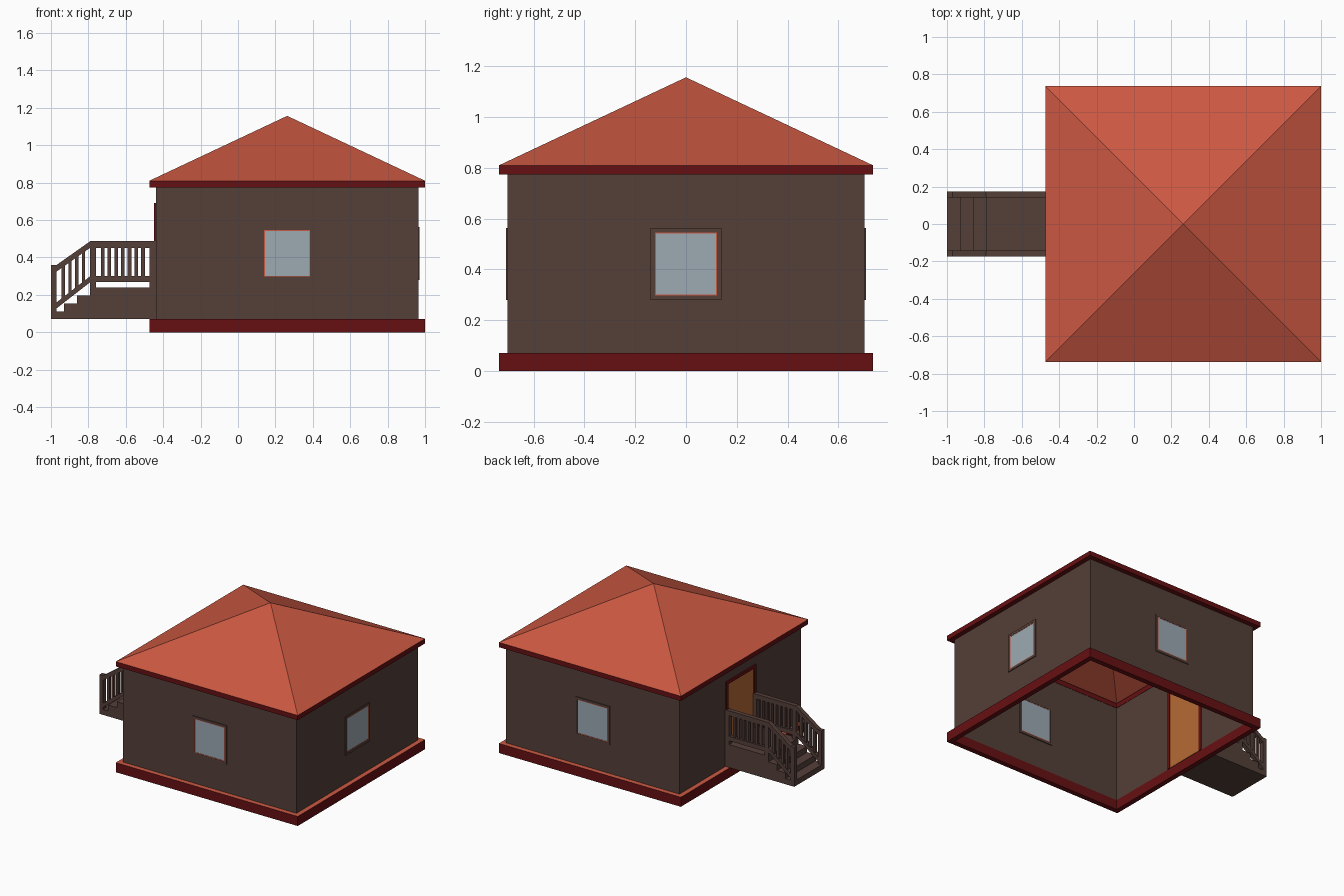
import bpy, bmesh
from mathutils import Matrix

if "Cube" in bpy.data.objects:
    bpy.data.objects.remove(bpy.data.objects["Cube"])


def material(name, rgb):
    m = bpy.data.materials.new(name)
    m.diffuse_color = (*rgb, 1)
    m.use_nodes = True
    m.node_tree.nodes["Principled BSDF"].inputs["Base Color"].default_value = m.diffuse_color
    return m


BROWN = material("dark_brown", (0.089, 0.050, 0.040))
ROOF = material("roof_red", (0.60, 0.098, 0.055))
TRIM = material("deep_red", (0.135, 0.005, 0.006))
DOOR = material("door_orange", (0.46, 0.145, 0.035))
GLASS = material("window_grey", (0.335, 0.40, 0.45))

CX = 0.263                                    # house centre in x
HALF, EAVE = 0.7025, 0.7375                   # wall and trim half widths


def finish(name, bm, *mats, matrix=None):
    bmesh.ops.recalc_face_normals(bm, faces=bm.faces)
    if matrix:
        bm.transform(matrix)
    me = bpy.data.meshes.new(name)
    bm.to_mesh(me)
    bm.free()
    for m in mats:
        me.materials.append(m)
    ob = bpy.data.objects.new(name, me)
    bpy.context.collection.objects.link(ob)
    return ob


def add_box(bm, x0, x1, y0, y1, z0, z1):
    m = Matrix.Translation(((x0 + x1) / 2, (y0 + y1) / 2, (z0 + z1) / 2)) @ \
        Matrix.Diagonal((x1 - x0, y1 - y0, z1 - z0, 1))
    bmesh.ops.create_cube(bm, size=1, matrix=m)


def add_prism(bm, profile, y0, y1):
    """Extrude an x-z profile along y."""
    f = bm.faces.new([bm.verts.new((x, y0, z)) for x, z in profile])
    r = bmesh.ops.extrude_face_region(bm, geom=[f])
    verts = [v for v in r["geom"] if isinstance(v, bmesh.types.BMVert)]
    bmesh.ops.translate(bm, verts=verts, vec=(0, y1 - y0, 0))


def square(bm, h, z):
    return [bm.verts.new((CX + sx * h, sy * h, z))
            for sx, sy in ((-1, -1), (1, -1), (1, 1), (-1, 1))]


def bridge(bm, a, b):
    return [bm.faces.new((a[i], a[(i + 1) % 4], b[(i + 1) % 4], b[i])) for i in range(4)]


def square_ring(name, z0, z1):
    """Trim band around the house, light red on its upper ledge."""
    bm = bmesh.new()
    loops = [square(bm, h, z) for h, z in
             ((EAVE, z0), (EAVE, z1), (HALF - 0.002, z1), (HALF - 0.002, z0))]
    for i in range(4):
        bridge(bm, loops[i], loops[(i + 1) % 4])
    bmesh.ops.recalc_face_normals(bm, faces=bm.faces)
    for f in bm.faces:
        f.material_index = int(f.normal.z > 0.5)
    return finish(name, bm, TRIM, ROOF)


# Base and eave trim
square_ring("base_trim", 0, 0.07)
square_ring("eave_trim", 0.775, 0.81)

# Walls: open shell
bm = bmesh.new()
bridge(bm, square(bm, HALF, 0.004), square(bm, HALF, 0.809))
finish("walls", bm, BROWN)

# Hollow pyramid roof
bm = bmesh.new()
base = square(bm, EAVE, 0.81)
tip = bm.verts.new((CX, 0, 1.157))
for i in range(4):
    bm.faces.new((base[i], base[(i + 1) % 4], tip))
finish("roof", bm, ROOF)


# Windows on front, right and back: built facing -y, then turned
def frame(bm, w0, w1, z0, z1, t, depth):
    for x0, x1, a, b in ((w0, w0 + t, z0, z1), (w1 - t, w1, z0, z1),
                         (w0 + t, w1 - t, z0, z0 + t), (w0 + t, w1 - t, z1 - t, z1)):
        add_box(bm, x0, x1, -HALF - depth, -HALF + depth, a, b)


for side, turns in (("front", 0), ("right", 1), ("back", 2)):
    mat = Matrix.Translation((CX, 0, 0)) @ Matrix.Rotation(turns * 1.5707963, 4, 'Z')
    bm = bmesh.new()
    frame(bm, -0.14, 0.14, 0.28, 0.563, 0.017, 0.006)
    finish(side + "_window_frame", bm, BROWN, matrix=mat)
    bm = bmesh.new()
    frame(bm, -0.123, 0.123, 0.297, 0.546, 0.004, 0.005)
    finish(side + "_window_lining", bm, ROOF, matrix=mat)
    bm = bmesh.new()
    add_box(bm, -0.119, 0.119, -HALF - 0.003, -HALF + 0.003, 0.301, 0.542)
    finish(side + "_window_glass", bm, GLASS, matrix=mat)

# Door with frame on the left wall
mat = Matrix.Translation((CX, 0, 0)) @ Matrix.Rotation(-1.5707963, 4, 'Z')
bm = bmesh.new()
add_box(bm, -0.15, 0.15, -HALF - 0.004, -HALF + 0.004, 0.072, 0.668)
finish("door", bm, DOOR, matrix=mat)
bm = bmesh.new()
for x0, x1, a, b in ((-0.172, -0.15, 0.072, 0.69), (0.15, 0.172, 0.072, 0.69),
                     (-0.15, 0.15, 0.668, 0.69)):
    add_box(bm, x0, x1, -HALF - 0.01, -HALF + 0.006, a, b)
finish("door_frame", bm, TRIM, matrix=mat)

# Steps and landing as one stepped profile
WALL_X = CX - HALF
profile = [(WALL_X, 0.072), (-1, 0.072)]
for x, nxt, z in ((-1, -0.93, 0.112), (-0.93, -0.86, 0.155),
                  (-0.86, -0.79, 0.198), (-0.79, WALL_X, 0.24)):
    profile += [(x, z), (nxt, z)]
bm = bmesh.new()
add_prism(bm, profile, -0.175, 0.175)
finish("stairs", bm, BROWN)

# Railings on both sides
X0, X1 = -0.97, -0.79                         # sloping part


def slope(x, low, high):
    return low + (high - low) * (x - X0) / (X1 - X0)


for side, y0, y1 in (("front", -0.175, -0.143), ("back", 0.143, 0.175)):
    bm = bmesh.new()
    add_box(bm, -1, X0, y0, y1, 0.072, 0.36)              # end post
    add_box(bm, X1, -0.76, y0, y1, 0.24, 0.487)           # corner post
    add_box(bm, -0.472, WALL_X, y0, y1, 0.24, 0.487)      # wall post
    for low, high, t in ((0.16, 0.30, 0.032), (0.36, 0.487, 0.035)):
        add_box(bm, -0.76, -0.472, y0, y1, high - t, high)
        add_prism(bm, [(X0, low - t), (X1, high - t), (X1, high), (X0, low)], y0, y1)
    finish(side + "_railing", bm, BROWN)
    bm = bmesh.new()
    ya, yb = y0 + 0.006, y1 - 0.006
    for i in range(7):                                    # level balusters
        x = -0.76 + (i + 1) * 0.288 / 8
        add_box(bm, x - 0.0095, x + 0.0095, ya, yb, 0.29, 0.46)
    for i in range(4):                                    # sloping balusters
        x = X0 + (i + 1) * (X1 - X0) / 5
        a, b = x - 0.009, x + 0.009
        add_prism(bm, [(a, slope(a, 0.15, 0.29)), (b, slope(b, 0.15, 0.29)),
                       (b, slope(b, 0.34, 0.467)), (a, slope(a, 0.34, 0.467))], ya, yb)
    finish(side + "_balusters", bm, BROWN)
